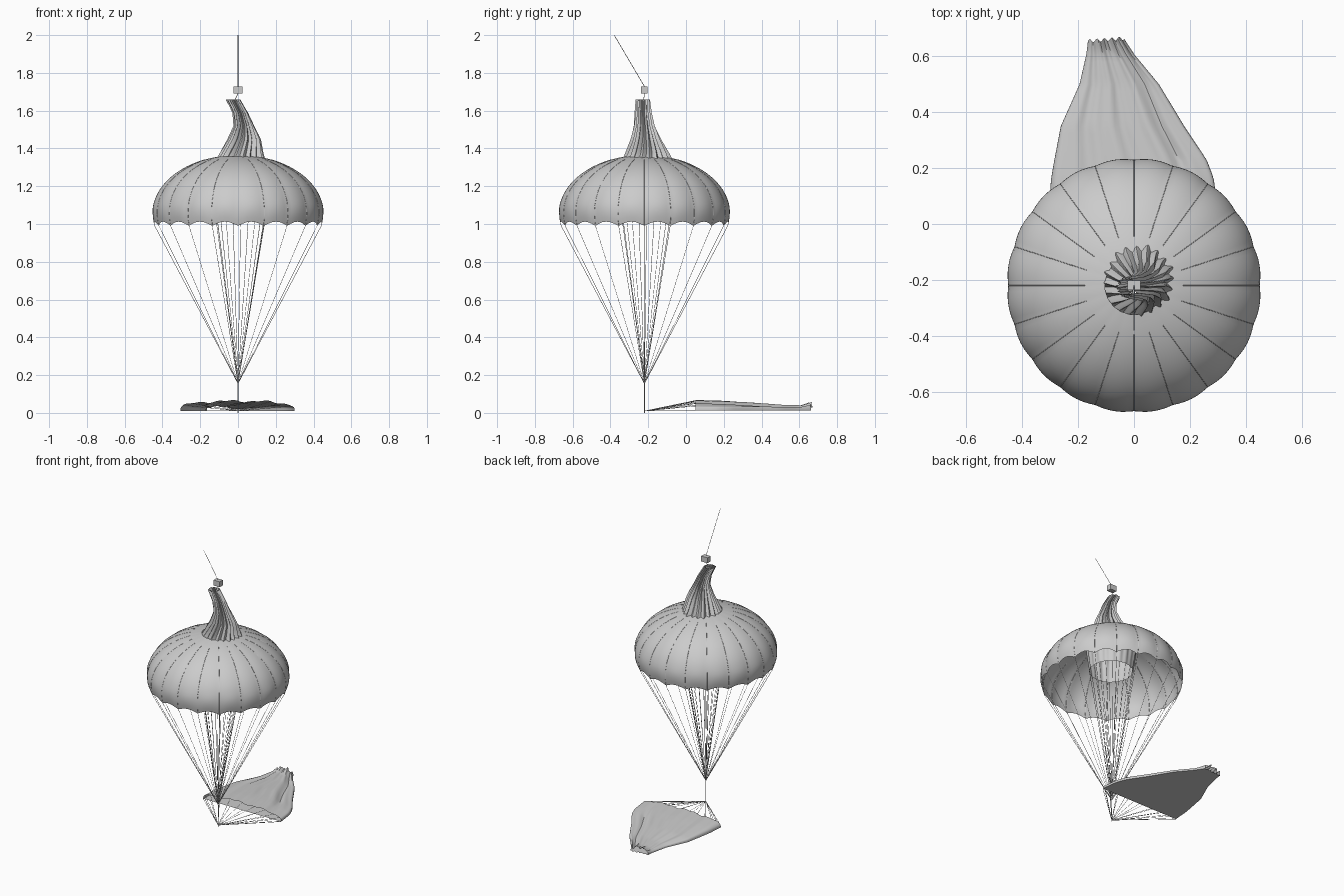
import bpy, bmesh, math, random
from mathutils import Vector

if "Cube" in bpy.data.objects:
    bpy.data.objects.remove(bpy.data.objects["Cube"])

random.seed(4)
GORES = 20
AX, AY = 0.0, -0.22            # axis of the open canopy
KNOT = Vector((AX, AY, 0.155))  # where suspension lines meet
ANCHOR = Vector((AX, AY, 0.01))


def lerp_rows(rows, t):
    """Smoothly interpolate rows of (key, values...) at key t."""
    for a, b in zip(rows, rows[1:]):
        if t <= b[0]:
            f = max(0, (t - a[0]) / (b[0] - a[0]))
            return [p + (q - p) * f for p, q in zip(a[1:], b[1:])]
    return list(rows[-1][1:])


def loft(name, rings):
    """Skin a list of closed rings into an open surface."""
    bm = bmesh.new()
    vs = [[bm.verts.new(p) for p in ring] for ring in rings]
    n = len(vs[0])
    for a, b in zip(vs, vs[1:]):
        for i in range(n):
            j = (i + 1) % n
            bm.faces.new((a[i], a[j], b[j], b[i]))
    me = bpy.data.meshes.new(name)
    bm.to_mesh(me)
    bm.free()
    ob = bpy.data.objects.new(name, me)
    bpy.context.collection.objects.link(ob)
    bpy.ops.object.select_all(action='DESELECT')
    ob.select_set(True)
    bpy.context.view_layer.objects.active = ob
    bpy.ops.object.shade_smooth_by_angle(angle=math.radians(40))
    return ob


def cords(name, paths, radius):
    """Thin round cords along polylines."""
    cu = bpy.data.curves.new(name, 'CURVE')
    cu.dimensions = '3D'
    cu.bevel_depth = radius
    cu.bevel_resolution = 0
    cu.use_fill_caps = True
    for path in paths:
        sp = cu.splines.new('POLY')
        sp.points.add(len(path) - 1)
        for pt, p in zip(sp.points, path):
            pt.co = (*p, 1)
    ob = bpy.data.objects.new(name, cu)
    bpy.context.collection.objects.link(ob)
    return ob


# Canopy: scalloped dome with a central opening
def canopy_point(a, row, rows=18):
    t = -0.2 + (1.34 + 0.2) * row / rows
    bulge = abs(math.sin(a * GORES / 2))
    low = max(0.0, 1 - row / 5)
    r = 0.45 * math.cos(t) * (1 + 0.012 * bulge)
    z = 1.06 + (0.305 if t > 0 else 0.35) * math.sin(t) + 0.022 * bulge * low
    return Vector((AX + r * math.cos(a), AY + r * math.sin(a), z))


N = GORES * 6
loft("canopy", [[canopy_point(math.tau * i / N, k) for i in range(N)] for k in range(19)])

# Gathered sleeve: pleated at the top, opening to a tube inside the canopy
SLEEVE = [  # z, centre x, centre y, radius x, radius y, pleat depth
    (1.09, 0.015, -0.208, 0.138, 0.138, 0.002),
    (1.22, 0.015, -0.206, 0.155, 0.155, 0.004),
    (1.30, 0.015, -0.204, 0.145, 0.145, 0.008),
    (1.36, 0.017, -0.202, 0.112, 0.112, 0.010),
    (1.45, 0.034, -0.212, 0.078, 0.070, 0.009),
    (1.52, 0.032, -0.220, 0.046, 0.048, 0.007),
    (1.59, 0.012, -0.226, 0.035, 0.038, 0.006),
    (1.66, -0.026, -0.228, 0.033, 0.032, 0.005),
]


def sleeve_point(a, z):
    cx, cy, rx, ry, p = lerp_rows(SLEEVE, z)
    w = p * math.cos(GORES * a) + 0.4 * p * math.sin(7 * a + 9 * z)
    b = a + max(0, z - 1.3) * 1.2
    return Vector((cx + (rx + w) * math.cos(b), cy + (ry + w) * math.sin(b), z))


loft("gathered_sleeve", [[sleeve_point(math.tau * i / N, 1.09 + 0.57 * k / 24)
                          for i in range(N)] for k in range(25)])

# Suspension lines, seams and riser
angles = [math.tau * i / GORES for i in range(GORES)]
cords("outer_lines", [[KNOT, canopy_point(a, 0)] for a in angles], 0.0012)
cords("inner_lines", [[KNOT, sleeve_point(a, 1.09)] for a in angles], 0.0012)
cords("canopy_seams", [[canopy_point(a, k) for k in range(17)] for a in angles], 0.0012)
cords("riser", [[KNOT, (AX, AY, 0.0)]], 0.003)

# Deflated canopy on the ground: flattened wrinkled tube
GROUND = [  # t, left x, right x, y at left, y at right, height
    (0.00, -0.305, 0.300, 0.050, 0.050, 0.058),
    (0.18, -0.297, 0.285, 0.160, 0.165, 0.054),
    (0.30, -0.285, 0.260, 0.230, 0.230, 0.050),
    (0.50, -0.262, 0.180, 0.350, 0.350, 0.042),
    (0.75, -0.195, 0.090, 0.500, 0.500, 0.030),
    (0.92, -0.170, 0.000, 0.610, 0.610, 0.026),
    (1.00, -0.165, -0.035, 0.655, 0.665, 0.042),
]


def ground_point(a, t):
    xl, xr, yl, yr, h = lerp_rows(GROUND, t)
    u = (math.cos(a) + 1) / 2
    x, y = xl + (xr - xl) * u, yl + (yr - yl) * u
    s = math.sin(a)
    z = 0.012
    if s > 0:
        fold = (0.11 * math.sin(19 * u + 2 * t) + 0.09 * math.sin(43 * u + 5 * t)) * (0.7 + 0.5 * t)
        z += h * s ** 0.55 * (0.88 + fold)
        # diagonal crease along the right side
        z -= 0.012 * math.exp(-((u - 0.82) / 0.04) ** 2) * min(1, 3 * t)
    y += 0.006 * math.sin(31 * u) * t ** 4
    return Vector((x, y, z))


M = 100
loft("deflated_canopy", [[ground_point(math.tau * i / M, k / 24) for i in range(M)]
                         for k in range(25)])
cords("ground_lines", [[ANCHOR, ground_point(a, 0)] for a in angles], 0.0012)

# Release block, its loop and the tether above
bpy.ops.mesh.primitive_cube_add(size=1, location=(0, -0.22, 1.71))
block = bpy.context.object
block.name = "release_block"
block.scale = (0.048, 0.034, 0.038)
cords("tether", [[(-0.02, -0.225, 1.65), (0, -0.22, 1.69)],
                 [(0, -0.22, 1.728), (0, -0.38, 2.0)]], 0.0015)
